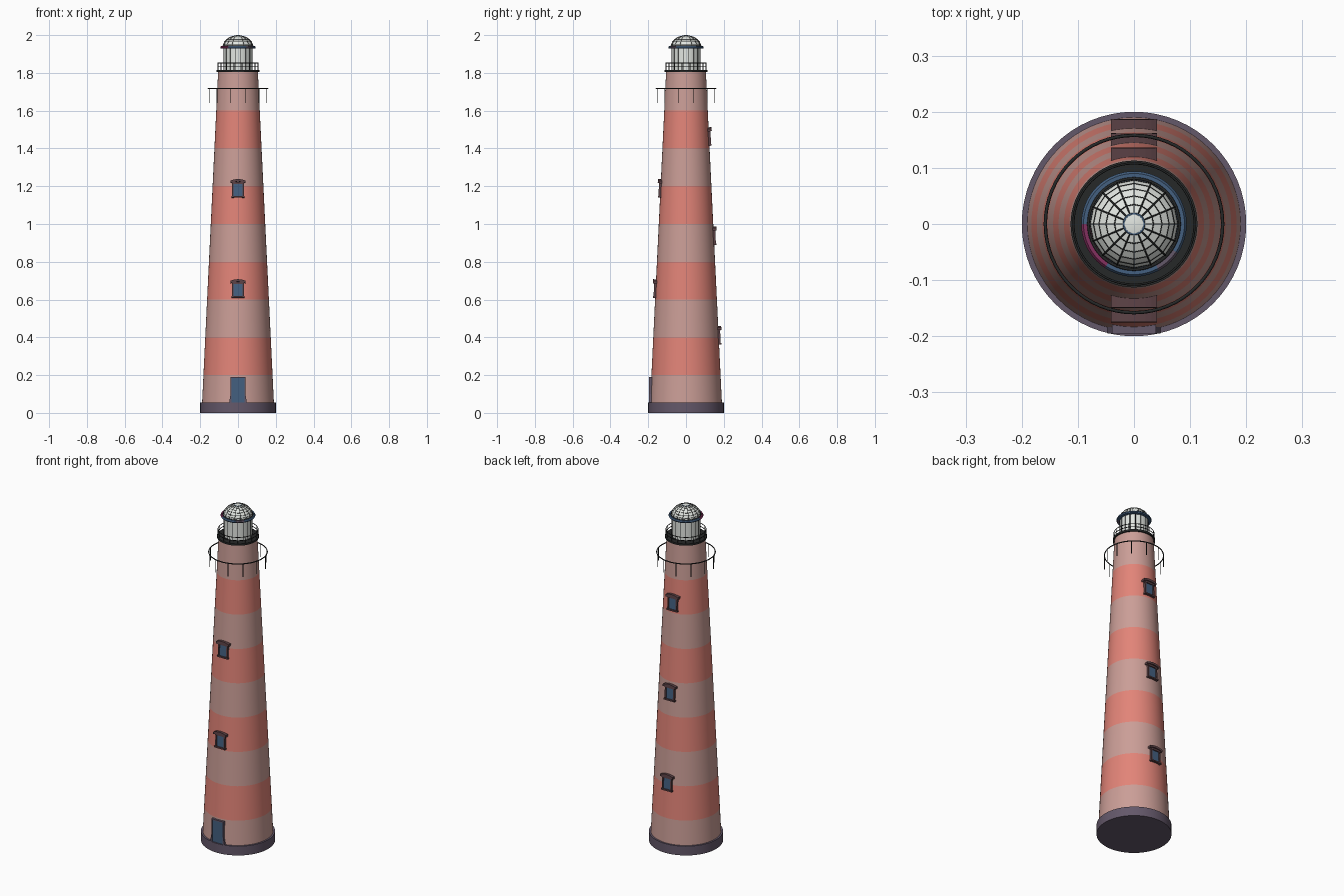
import bpy, bmesh
from math import pi, sin, cos, atan, atan2, degrees
from mathutils import Matrix, Vector

if "Cube" in bpy.data.objects:
    bpy.data.objects.remove(bpy.data.objects["Cube"])


def material(name, r, g, b):
    lin = [((c / 255 + 0.055) / 1.055) ** 2.4 for c in (r, g, b)]
    m = bpy.data.materials.new(name)
    m.use_nodes = True
    m.diffuse_color = (*lin, 1)
    m.node_tree.nodes["Principled BSDF"].inputs["Base Color"].default_value = (*lin, 1)
    return m


RED = material("coral red", 226, 132, 120)
PALE = material("pale pink", 203, 158, 151)
STONE = material("purple grey stone", 100, 88, 106)
BLACK = material("black iron", 38, 40, 40)
GLASS = material("white glass", 226, 230, 225)
BLUE = material("slate blue", 68, 96, 128)
MAGENTA = material("magenta", 130, 48, 95)
TRIM = material("brown trim", 92, 66, 70)


def finish(name, bm, mats, rule=None, smooth=True):
    """Turn a bmesh into an object, colouring faces by a rule on their centre."""
    bmesh.ops.recalc_face_normals(bm, faces=bm.faces)
    if rule:
        for f in bm.faces:
            f.material_index = rule(f.calc_center_median())
    me = bpy.data.meshes.new(name)
    bm.to_mesh(me)
    bm.free()
    for m in mats:
        me.materials.append(m)
    ob = bpy.data.objects.new(name, me)
    bpy.context.collection.objects.link(ob)
    if smooth:
        bpy.ops.object.select_all(action="DESELECT")
        ob.select_set(True)
        bpy.context.view_layer.objects.active = ob
        bpy.ops.object.shade_smooth_by_angle(angle=0.6)
    return ob


def lathe(name, profile, mats, rule=None, steps=64, closed=False, smooth=True):
    """Revolve (radius, z) points; open profiles get flat caps."""
    bm = bmesh.new()
    rings = [[bm.verts.new((r * cos(2 * pi * i / steps), r * sin(2 * pi * i / steps), z))
              for i in range(steps)] for r, z in profile]
    pairs = list(zip(rings, rings[1:]))
    if closed:
        pairs.append((rings[-1], rings[0]))
    else:
        bm.faces.new(rings[0])
        bm.faces.new(rings[-1])
    for a, b in pairs:
        for i in range(steps):
            j = (i + 1) % steps
            bm.faces.new((a[i], a[j], b[j], b[i]))
    return finish(name, bm, mats, rule, smooth)


def prism(name, outline, y0, y1, mat, matrix):
    """Extrude an (x, z) outline between two depths, then place it."""
    bm = bmesh.new()
    front, back = ([bm.verts.new((x, y, z)) for x, z in outline] for y in (y0, y1))
    bm.faces.new(front)
    bm.faces.new(back)
    for i in range(len(outline)):
        j = (i + 1) % len(outline)
        bm.faces.new((front[i], front[j], back[j], back[i]))
    bm.transform(matrix)
    return finish(name, bm, [mat], smooth=False)


def rect(x0, x1, z0, z1):
    return [(x0, z0), (x1, z0), (x1, z1), (x0, z1)]


def wires(name, lines, radius, mat, cyclic=False):
    """Round bars along polylines."""
    cu = bpy.data.curves.new(name, "CURVE")
    cu.dimensions = "3D"
    cu.bevel_depth = radius
    cu.bevel_resolution = 1
    cu.use_fill_caps = True
    for pts in lines:
        sp = cu.splines.new("POLY")
        sp.points.add(len(pts) - 1)
        for p, co in zip(sp.points, pts):
            p.co = (*co, 1)
        sp.use_cyclic_u = cyclic
    cu.materials.append(mat)
    ob = bpy.data.objects.new(name, cu)
    bpy.context.collection.objects.link(ob)
    bpy.ops.object.select_all(action="DESELECT")
    ob.select_set(True)
    bpy.context.view_layer.objects.active = ob
    bpy.ops.object.convert(target="MESH")


def polar(r, a, z):
    return (r * cos(a), r * sin(a), z)


def circle(r, z, n=64):
    return [polar(r, 2 * pi * i / n, z) for i in range(n)]


def spokes(n, profile, offset=0.5):
    """The same (radius, z) path repeated at n angles."""
    return [[polar(r, 2 * pi * (i + offset) / n, z) for r, z in profile] for i in range(n)]


# Plinth and striped tower
BASE_Z, TOP_Z, BASE_R, TOP_R = 0.055, 1.81, 0.19, 0.105
SLOPE = (BASE_R - TOP_R) / (TOP_Z - BASE_Z)


def wall(z):
    return BASE_R - SLOPE * (z - BASE_Z)


lathe("plinth", [(0.2, 0), (0.2, BASE_Z)], [STONE])
heights = [BASE_Z] + [0.2 * k for k in range(1, 9)] + [TOP_Z]
lathe("tower", [(wall(z), z) for z in heights], [PALE, RED],
      lambda c: int(c.z / 0.2) % 2 if c.z < 1.6 else 0)


# Windows follow the slope of the wall
def window(name, z, back):
    m = (Matrix.Rotation(pi if back else 0, 4, "Z")
         @ Matrix.Translation((0, -wall(z), z))
         @ Matrix.Rotation(-atan(SLOPE), 4, "X"))
    inner = 0.012
    prism(name + "_pane", rect(-0.026, 0.026, -0.044, 0.03), -0.004, inner, BLUE, m)
    for side, s in (("left", 1), ("right", -1)):
        prism(f"{name}_{side}_jamb", rect(s * 0.023, s * 0.031, -0.044, 0.03),
              -0.009, inner, TRIM, m)
    prism(name + "_sill", rect(-0.035, 0.035, -0.051, -0.043), -0.012, inner, TRIM, m)
    prism(name + "_lintel", rect(-0.033, 0.033, 0.022, 0.033), -0.01, inner, TRIM, m)
    xs = [-0.041 + 0.082 * i / 8 for i in range(9)]
    arch = [(x, 0.047 - 5 * x * x) for x in xs]
    prism(name + "_hood", arch + [(x, z - 0.013) for x, z in reversed(arch)],
          -0.016, inner, TRIM, m)


for i, z in enumerate((0.66, 1.19)):
    window(f"front_window_{i + 1}", z, False)
for i, z in enumerate((0.413, 0.94, 1.465)):
    window(f"back_window_{i + 1}", z, True)

# Door with splayed jambs
here = Matrix.Identity(4)
prism("door", rect(-0.035, 0.035, BASE_Z, 0.185), -0.192, -0.17, BLUE, here)
for side, s in (("left", 1), ("right", -1)):
    prism(f"door_{side}_jamb", [(s * 0.034, BASE_Z), (s * 0.047, BASE_Z),
          (s * 0.039, 0.1), (s * 0.039, 0.187), (s * 0.034, 0.187)], -0.195, -0.17, STONE, here)
prism("door_lintel", rect(-0.039, 0.039, 0.184, 0.191), -0.195, -0.17, STONE, here)

# Lower ring with hanging bars
wires("lower_ring", [circle(0.158, 1.717)], 0.003, BLACK, True)
wires("lower_ring_bars", spokes(12, [(0.158, 1.717), (0.158, 1.64)]), 0.002, BLACK)

# Gallery deck and railing
lathe("gallery_deck", [(0.07, 1.805), (0.113, 1.805), (0.113, 1.816), (0.07, 1.816)],
      [BLACK], closed=True)
wires("gallery_rails", [circle(0.108, z) for z in (1.833, 1.852)], 0.002, BLACK, True)
wires("gallery_posts", spokes(16, [(0.108, 1.81), (0.108, 1.853)]), 0.0018, BLACK)

# Lantern room
lathe("lantern_glass", [(0.075, 1.81), (0.075, 1.935)], [GLASS], steps=32)
wires("lantern_bars", spokes(16, [(0.0755, 1.81), (0.0755, 1.935)]), 0.0017, BLACK)


# Eave ring, blue with one magenta and one grey sector
def eave_rule(c):
    a = degrees(atan2(c.y, c.x)) % 360
    return 1 if 182 < a < 236 else 2 if 300 < a < 328 else 0


lathe("eave_ring", [(0.074, 1.93), (0.092, 1.93), (0.094, 1.936), (0.09, 1.942), (0.074, 1.942)],
      [BLUE, MAGENTA, STONE], eave_rule, closed=True)
wires("eave_edge", [circle(0.081, 1.942)], 0.0025, BLACK, True)

# Glazed dome with ribs and hoops
dome = [(0.08 * cos(t), 1.938 + 0.06 * sin(t)) for t in (pi / 2 * k / 7 for k in range(7))]
lathe("dome", dome, [GLASS], steps=16, smooth=False)
wires("dome_ribs", spokes(16, dome, 0), 0.0013, BLACK)
wires("dome_hoops", [circle(r, z, 16) for r, z in dome[1:-1]], 0.001, BLACK, True)
wires("dome_cap_ring", [circle(0.018, 1.9965, 32)], 0.002, BLUE, True)
lathe("dome_cap", [(0.018, 1.994), (0.017, 1.998), (0.006, 2.0)], [GLASS], steps=32)
